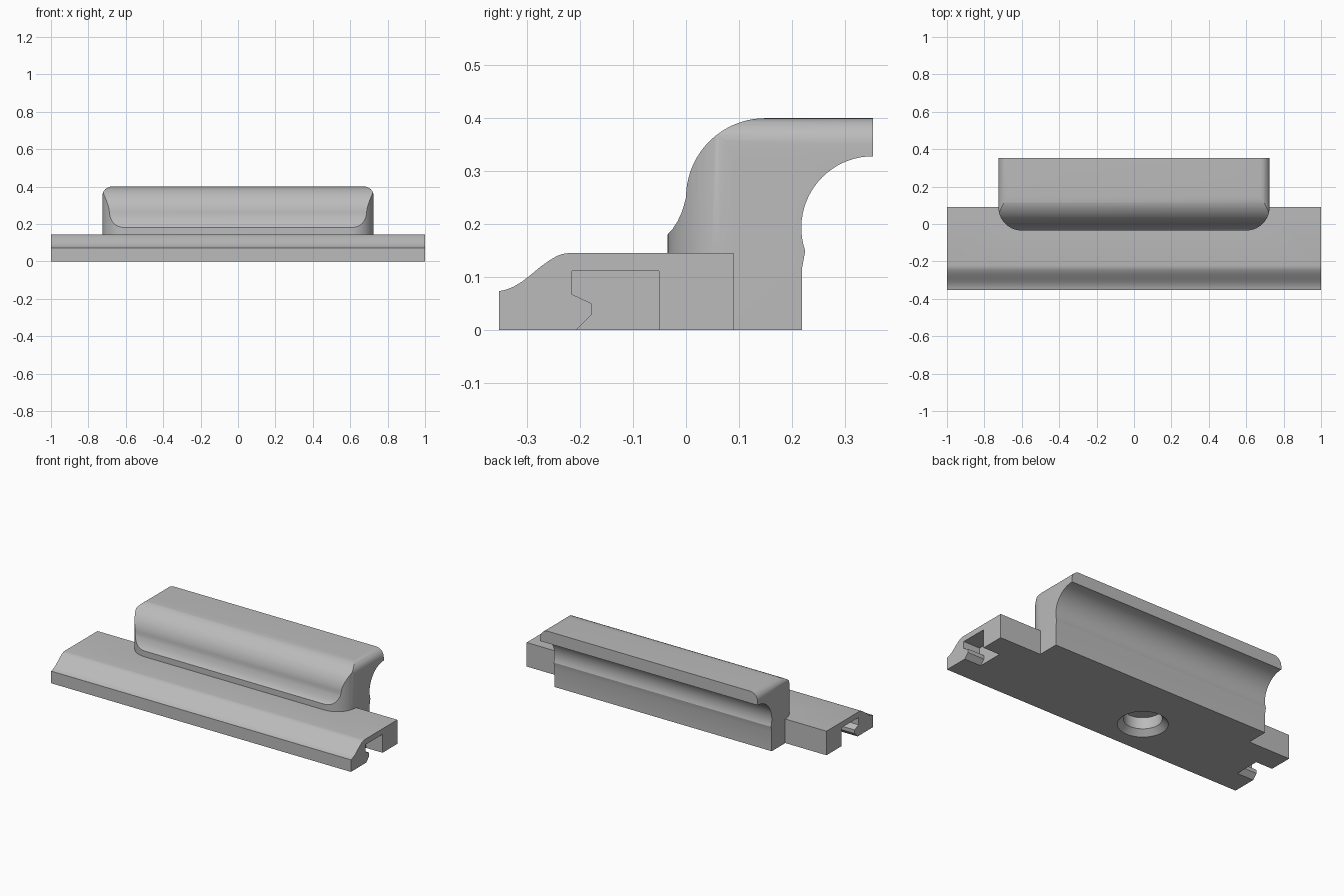
import bpy, bmesh, math

if "Cube" in bpy.data.objects:
    bpy.data.objects.remove(bpy.data.objects["Cube"])

grey = bpy.data.materials.new("plain grey")
grey.diffuse_color = (0.5, 0.5, 0.5, 1)
grey.use_nodes = True
grey.node_tree.nodes["Principled BSDF"].inputs["Base Color"].default_value = grey.diffuse_color


def prism(name, points, axis, lo, hi):
    """Extrude a closed 2D outline along an axis: x takes (y,z), y takes (x,z), z takes (x,y)."""
    place = {"x": lambda p, t: (t, p[0], p[1]),
             "y": lambda p, t: (p[0], t, p[1]),
             "z": lambda p, t: (p[0], p[1], t)}[axis]
    bm = bmesh.new()
    a = [bm.verts.new(place(p, lo)) for p in points]
    b = [bm.verts.new(place(p, hi)) for p in points]
    bm.faces.new(a)
    bm.faces.new(b[::-1])
    n = len(points)
    for i in range(n):
        j = (i + 1) % n
        bm.faces.new((a[j], a[i], b[i], b[j]))
    bmesh.ops.recalc_face_normals(bm, faces=bm.faces)
    me = bpy.data.meshes.new(name)
    bm.to_mesh(me)
    bm.free()
    ob = bpy.data.objects.new(name, me)
    bpy.context.collection.objects.link(ob)
    me.materials.append(grey)
    return ob


def arc(cx, cy, r, start, end, steps=14):
    return [(cx + r * math.cos(math.radians(start + (end - start) * i / steps)),
             cy + r * math.sin(math.radians(start + (end - start) * i / steps)))
            for i in range(steps + 1)]


def combine(target, tool, operation):
    mod = target.modifiers.new(operation, "BOOLEAN")
    mod.operation, mod.object, mod.solver = operation, tool, "EXACT"
    bpy.ops.object.select_all(action="DESELECT")
    bpy.context.view_layer.objects.active = target
    target.select_set(True)
    bpy.ops.object.modifier_apply(modifier=mod.name)
    bpy.data.objects.remove(tool)


# base bar with a sloping front toe
toe = [(-0.353, 0), (-0.353, 0.073), (-0.340, 0.076), (-0.325, 0.082), (-0.310, 0.091),
       (-0.292, 0.105), (-0.274, 0.120), (-0.257, 0.132), (-0.243, 0.140), (-0.233, 0.1435),
       (-0.222, 0.145), (0.09, 0.145), (0.09, 0)]
body = prism("grip_rail", toe, "x", -1, 1)

# grip: swept front, overhanging lip with finger hollow behind
side = [(0.05, 0), (0.05, 0.10), (-0.035, 0.10), (-0.035, 0.18),
        (-0.025, 0.191), (-0.016, 0.205), (-0.009, 0.220), (-0.004, 0.235)]
side += arc(0.15, 0.25, 0.15, 180, 90, 18)
side += [(0.353, 0.40)]
side += arc(0.353, 0.193, 0.135, 90, 199, 22)
side += [(0.219, 0.115), (0.219, 0)]
grip = prism("grip", side, "x", -0.8, 0.8)

# rounded front corners in plan
w, r = 0.725, 0.125
plan = [(w, 0.5), (-w, 0.5)] + arc(r - w, r - 0.035, r, 180, 270) + arc(w - r, r - 0.035, r, 270, 360)
combine(grip, prism("plan_outline", plan, "z", -0.2, 0.6), "INTERSECT")

# rounded upper side edges
r = 0.05
ends = [(-w - 0.01, -0.1), (w + 0.01, -0.1), (w + 0.01, 0.3), (w, 0.3)]
ends += arc(w - r, 0.4 - r, r, 0, 90, 8) + arc(r - w, 0.4 - r, r, 90, 180, 8)
ends += [(-w, 0.3), (-w - 0.01, 0.3)]
combine(grip, prism("end_outline", ends, "y", -0.5, 0.6), "INTERSECT")
combine(body, grip, "UNION")

# shaped notch at each end
slot = [(-0.257, -0.05), (-0.179, 0.028), (-0.179, 0.050), (-0.215, 0.067),
        (-0.215, 0.111), (-0.051, 0.111), (-0.051, -0.05)]
for lo, hi in ((0.89, 1.1), (-1.1, -0.89)):
    combine(body, prism("end_slot", slot, "x", lo, hi), "DIFFERENCE")

# blind countersunk hole underneath
hx, hy = -0.17, -0.13
hole = prism("hole", arc(hx, hy, 0.104, 0, 360, 40)[:-1], "z", -0.05, 0.10)
combine(body, hole, "DIFFERENCE")
sink = prism("countersink", arc(hx, hy, 0.168, 0, 360, 40)[:-1], "z", -0.032, 0.032)
for v in sink.data.vertices:
    if v.co.z > 0:
        v.co.x = hx + (v.co.x - hx) * 0.104 / 0.168
        v.co.y = hy + (v.co.y - hy) * 0.104 / 0.168
combine(body, sink, "DIFFERENCE")

# smooth curves, crisp edges
bpy.ops.object.select_all(action="DESELECT")
bpy.context.view_layer.objects.active = body
body.select_set(True)
bpy.ops.object.shade_smooth_by_angle(angle=math.radians(25))
